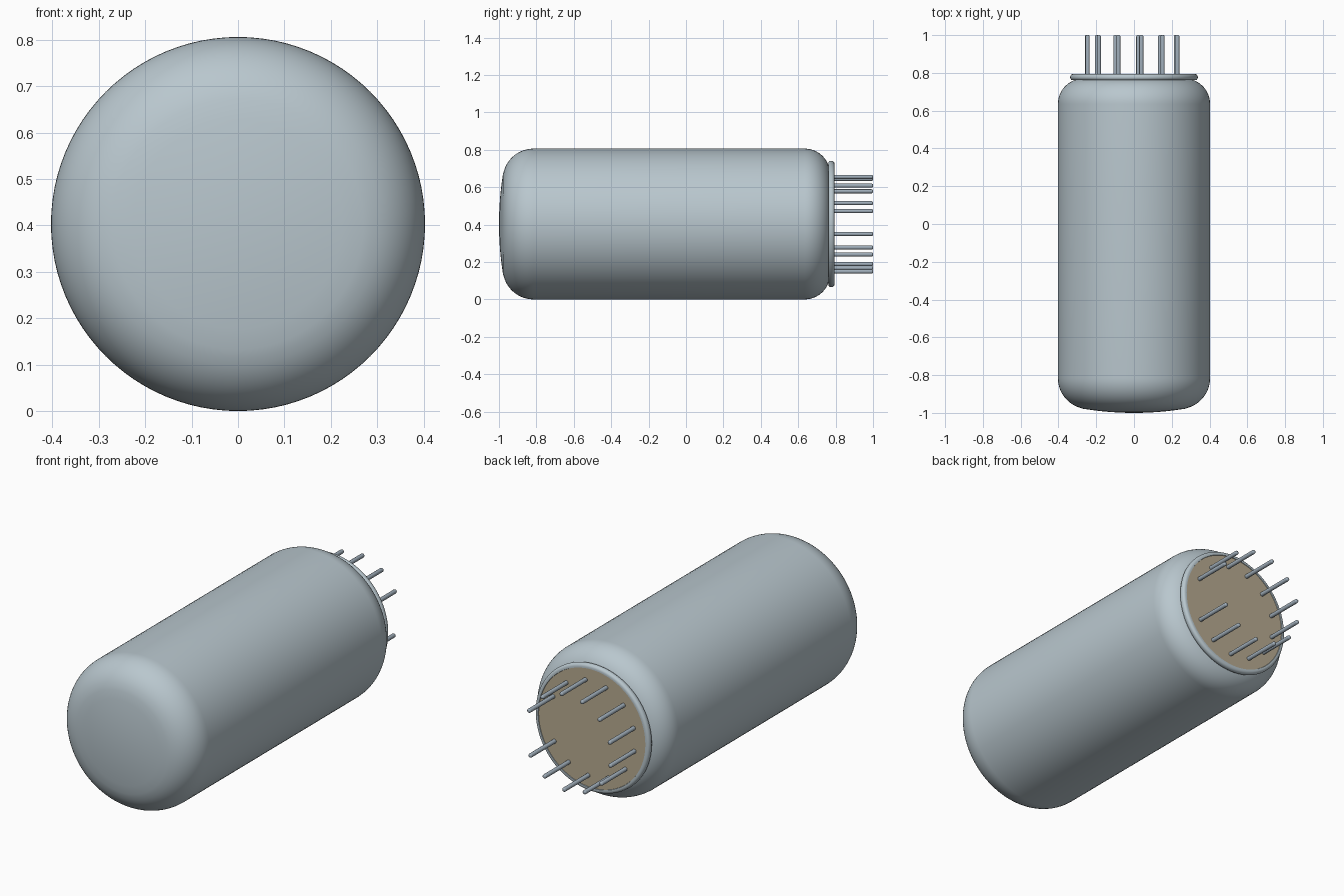
import bpy, bmesh, math
from mathutils import Matrix, Vector

if "Cube" in bpy.data.objects:
    bpy.data.objects.remove(bpy.data.objects["Cube"])

RADIUS = 0.403            # body radius, also the height of the axis


def srgb(*c):
    return [((v / 255 + 0.055) / 1.055) ** 2.4 for v in c] + [1.0]


def material(name, color):
    m = bpy.data.materials.new(name)
    m.use_nodes = True
    m.diffuse_color = color
    bsdf = next(n for n in m.node_tree.nodes if n.type == 'BSDF_PRINCIPLED')
    bsdf.inputs["Base Color"].default_value = color
    return m


def arc(r, y, rad, a0, a1, n):
    """Points of an arc in the (radius, y) plane, angles in degrees."""
    return [(r + rad * math.cos(math.radians(a0 + (a1 - a0) * i / n)),
             y + rad * math.sin(math.radians(a0 + (a1 - a0) * i / n))) for i in range(n + 1)]


def lathe(name, profile, mat, segments, x=0.0, z=RADIUS):
    """Revolve a (radius, y) profile about an axis parallel to y."""
    bm = bmesh.new()
    vs = [bm.verts.new((r, y, 0)) for r, y in profile]
    es = [bm.edges.new(p) for p in zip(vs, vs[1:])]
    bmesh.ops.spin(bm, geom=vs + es, cent=(0, 0, 0), axis=(0, 1, 0),
                   angle=math.tau, steps=segments)
    bmesh.ops.remove_doubles(bm, verts=bm.verts, dist=1e-5)
    bmesh.ops.recalc_face_normals(bm, faces=bm.faces)
    me = bpy.data.meshes.new(name)
    bm.to_mesh(me)
    bm.free()
    me.materials.append(mat)
    ob = bpy.data.objects.new(name, me)
    ob.location = (x, 0, z)
    bpy.context.collection.objects.link(ob)
    bpy.ops.object.select_all(action='DESELECT')
    ob.select_set(True)
    bpy.context.view_layer.objects.active = ob
    bpy.ops.object.shade_smooth_by_angle(angle=math.radians(40))
    return ob


shell = material("grey shell", srgb(185, 199, 206))
metal = material("pin metal", srgb(160, 174, 186))
tan = material("tan base", srgb(184, 171, 145))

# Bulb: shallow domed front, round shoulder, straight wall, rear shoulder
dome = [(0.27 * i / 6, -1.0 + 0.022 * (i / 6) ** 2) for i in range(7)]
front_shoulder = arc(RADIUS - 0.165, -0.815, 0.165, -72, 0, 12)
rear_shoulder = arc(RADIUS - 0.135, 0.635, 0.135, 0, 80, 12)
lathe("bulb", dome + front_shoulder + rear_shoulder + [(0, 0.768)], shell, 96)

# Rounded flange ring around the base
lathe("base_flange", [(0.28, 0.762), (0.332, 0.762)] + arc(0.326, 0.775, 0.012, -40, 0, 3)
      + arc(0.322, 0.778, 0.016, 0, 90, 6) + [(0.316, 0.794), (0.314, 0.788)], shell, 96)

# Flat base plate
lathe("base_plate", [(0, 0.77), (0.315, 0.77), (0.315, 0.791), (0, 0.791)], tan, 96)

# Ring of twelve pins out of thirteen places, the empty one on the left side
PIN_R, RING_R = 0.011, 0.255
for k in range(1, 13):
    a = math.radians(-1.8) + math.tau * k / 13
    lathe(f"pin_{k}", [(0, 0.78), (PIN_R, 0.78)]
          + arc(PIN_R - 0.008, 0.992, 0.008, 0, 90, 4) + [(0, 1.0)],
          metal, 16, RING_R * math.cos(a), RADIUS + RING_R * math.sin(a))
